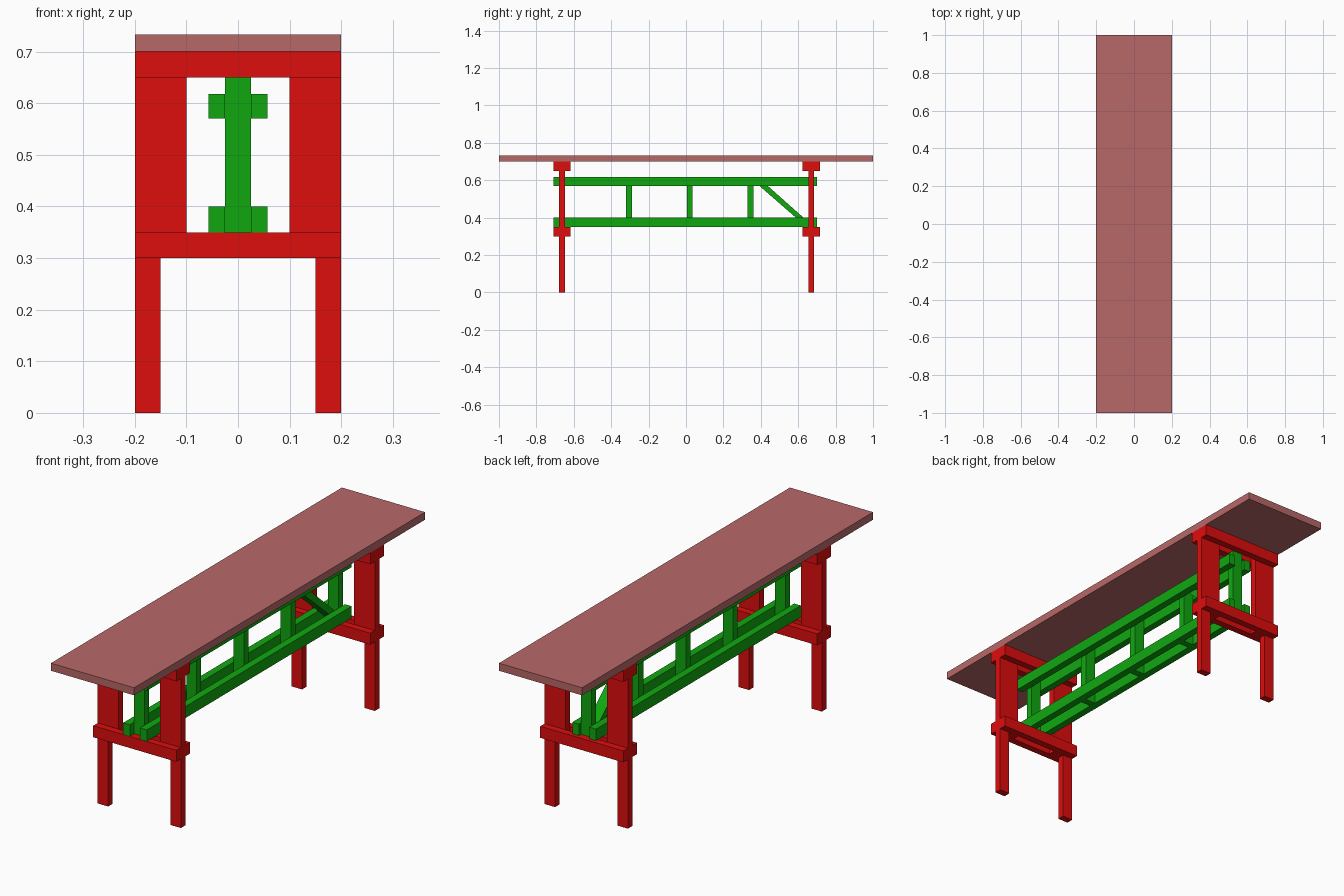
import bpy

if "Cube" in bpy.data.objects:
    bpy.data.objects.remove(bpy.data.objects["Cube"])


def material(name, rgb):
    m = bpy.data.materials.new(name)
    m.diffuse_color = (*rgb, 1)
    m.use_nodes = True
    m.node_tree.nodes["Principled BSDF"].inputs["Base Color"].default_value = m.diffuse_color
    return m


RED = material("red_wood", (0.73, 0.004, 0.004))
GREEN = material("green_wood", (0.005, 0.39, 0.005))
PINK = material("top_wood", (0.48, 0.14, 0.14))


def prism(name, profile, axis, lo, hi, mat):
    """Extrude a 2D profile along x (profile = y,z) or y (profile = x,z)."""
    n = len(profile)
    verts = [(d, a, b) if axis == 'x' else (a, d, b)
             for d in (lo, hi) for a, b in profile]
    faces = [list(range(n)), list(range(2 * n - 1, n - 1, -1))]
    faces += [[i, i + n, (i + 1) % n + n, (i + 1) % n] for i in range(n)]
    me = bpy.data.meshes.new(name)
    me.from_pydata(verts, [], faces)
    me.materials.append(mat)
    ob = bpy.data.objects.new(name, me)
    bpy.context.collection.objects.link(ob)
    # consistent outward normals
    import bmesh
    bm = bmesh.new()
    bm.from_mesh(me)
    bmesh.ops.recalc_face_normals(bm, faces=bm.faces)
    bm.to_mesh(me)
    bm.free()
    return ob


def box(name, x, y, z, mat):
    rect = [(y[0], z[0]), (y[1], z[0]), (y[1], z[1]), (y[0], z[1])]
    return prism(name, rect, 'x', x[0], x[1], mat)


# Bench top
box("bench_top", (-0.2, 0.2), (-1, 1), (0.70, 0.733), PINK)

# End frames: stepped legs clamped between paired cross rails
T = 0.0155
for end, yc in (("front", -0.663), ("back", 0.67)):
    for side, s in (("left", -1), ("right", 1)):
        leg = [(0.15, 0), (0.2, 0), (0.2, 0.70), (0.1, 0.70), (0.1, 0.30), (0.15, 0.30)]
        prism(f"{end}_{side}_leg", [(s * x, z) for x, z in leg], 'y', yc - T, yc + T, RED)
    for level, z in (("lower", 0.30), ("upper", 0.65)):
        for face, d in (("outer", -1), ("inner", 1)):
            y = sorted((yc + d * T, yc + d * 3 * T))
            box(f"{end}_{level}_{face}_rail", (-0.2, 0.2), y, (z, z + 0.05), RED)
    # End post of the truss
    box(f"{end}_truss_post", (-0.025, 0.025), (yc - T, yc + T), (0.35, 0.65), GREEN)

# Long paired chords of the truss
for side, s in (("left", -1), ("right", 1)):
    x = sorted((s * 0.025, s * 0.057))
    for level, z in (("lower", (0.35, 0.40)), ("upper", (0.57, 0.618))):
        box(f"{side}_{level}_chord", x, (-0.708, 0.70), z, GREEN)

# Intermediate posts
for i, yc in enumerate((-0.304, 0.02, 0.345)):
    box(f"middle_post_{i + 1}", (-0.025, 0.025), (yc - T, yc + T), (0.35, 0.618), GREEN)

# Diagonal brace in the back bay
brace = [(0.36, 0.598), (0.645, 0.35), (0.655, 0.35), (0.655, 0.376), (0.383, 0.618), (0.36, 0.618)]
prism("diagonal_brace", brace, 'x', -0.025, 0.025, GREEN)
